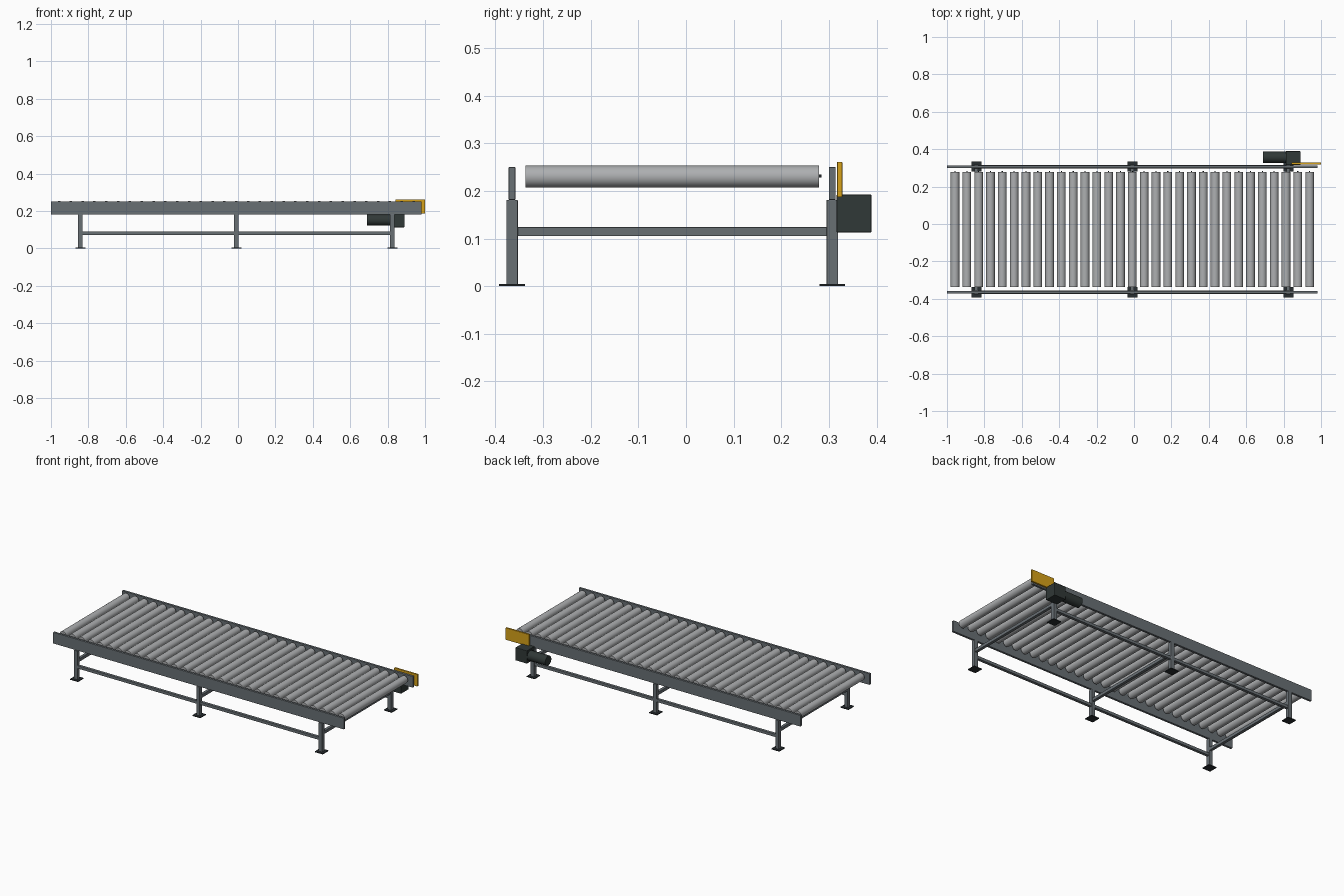
import bpy
from math import pi

cube = bpy.data.objects.get("Cube")
if cube:
    bpy.data.objects.remove(cube, do_unlink=True)


def material(name, rgb):
    m = bpy.data.materials.new(name)
    m.use_nodes = True
    m.diffuse_color = (*rgb, 1)
    m.node_tree.nodes["Principled BSDF"].inputs["Base Color"].default_value = (*rgb, 1)
    return m


frame_grey = material("frame grey", (0.14, 0.16, 0.175))
roller_steel = material("roller steel", (0.42, 0.43, 0.44))
foot_dark = material("foot dark", (0.02, 0.026, 0.03))
motor_dark = material("motor dark green grey", (0.03, 0.04, 0.038))
guard_yellow = material("guard yellow", (0.68, 0.36, 0.01))


def box(name, xs, ys, zs, mat, bevel=0.0015):
    """Box spanning the given (low, high) ranges, with softened edges."""
    spans = (xs, ys, zs)
    bpy.ops.mesh.primitive_cube_add(size=1, location=[(a + b) / 2 for a, b in spans])
    ob = bpy.context.object
    ob.name = name
    ob.scale = [b - a for a, b in spans]
    bpy.ops.object.transform_apply(location=False, rotation=False, scale=True)
    ob.data.materials.append(mat)
    if bevel:
        mod = ob.modifiers.new("soft edges", 'BEVEL')
        mod.width = bevel
        mod.segments = 2
    return ob


def rod(name, centre, radius, length, axis, mat):
    """Smooth cylinder lying along x or y."""
    turn = (0, pi / 2, 0) if axis == "x" else (pi / 2, 0, 0)
    bpy.ops.mesh.primitive_cylinder_add(vertices=24, radius=radius, depth=length,
                                        location=centre, rotation=turn)
    ob = bpy.context.object
    ob.name = name
    ob.data.materials.append(mat)
    bpy.ops.object.shade_smooth_by_angle()
    return ob


def around(c, half):
    return (c - half, c + half)


MID_X, MID_Y = -0.009, -0.029
SIDE = 0.336            # rail distance from the centre line
LEG_STEP = 0.834
LEG_XS = [MID_X + i * LEG_STEP for i in (-1, 0, 1)]

# Side rails, legs, feet and long braces
for side, sign in (("front", -1), ("back", 1)):
    y = MID_Y + sign * SIDE
    box(side + "_rail", (-1, 0.982), around(y, 0.007), (0.181, 0.25), frame_grey)
    for i, x in enumerate(LEG_XS):
        box(f"{side}_leg_{i}", around(x, 0.012), around(y, 0.012), (0.003, 0.181), frame_grey)
        box(f"{side}_foot_{i}", around(x, 0.027), around(y, 0.027), (0, 0.005), foot_dark, 0)
    box(side + "_long_brace", (LEG_XS[0], LEG_XS[-1]), around(y, 0.009),
        (0.072, 0.09), frame_grey)

# Cross beams joining each pair of legs
for i, x in enumerate(LEG_XS):
    box(f"cross_beam_{i}", around(x, 0.009), around(MID_Y, SIDE), (0.105, 0.124), frame_grey)

# Rollers with a short shaft stub on the drive side
COUNT, PITCH = 31, 0.0632
for i in range(COUNT):
    x = MID_X + (i - (COUNT - 1) / 2) * PITCH
    rod(f"roller_{i}", (x, MID_Y, 0.23), 0.0232, 0.616, "y", roller_steel)
    rod(f"roller_shaft_{i}", (x, 0.279, 0.231), 0.003, 0.011, "y", foot_dark)

# Drive unit at the back left corner
box("gearbox", (0.812, 0.89), (0.316, 0.389), (0.113, 0.192), motor_dark)
rod("motor", (0.752, 0.357, 0.152), 0.03, 0.126, "x", motor_dark)
box("chain_guard", (0.842, 1.0), (0.317, 0.328), (0.187, 0.261), guard_yellow)
